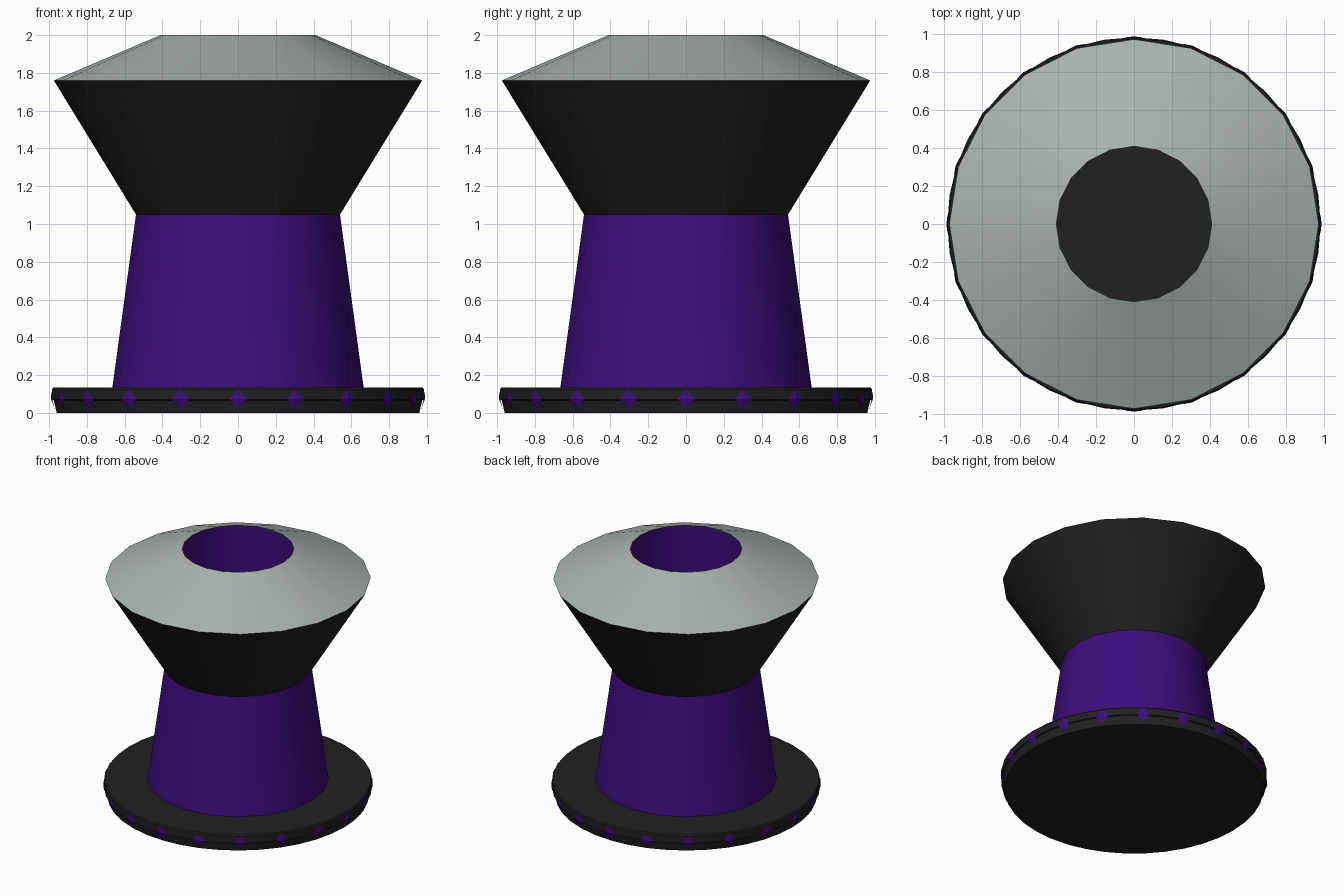
import bpy, bmesh
from math import cos, sin, radians, tau

if "Cube" in bpy.data.objects:
    bpy.data.objects.remove(bpy.data.objects["Cube"])


def material(name, rgb):
    mat = bpy.data.materials.new(name)
    mat.diffuse_color = (*rgb, 1)
    mat.use_nodes = True
    mat.node_tree.nodes["Principled BSDF"].inputs["Base Color"].default_value = mat.diffuse_color
    return mat


BLACK = material("black", (0.015, 0.015, 0.015))
PURPLE = material("purple", (0.045, 0.004, 0.2))
GREY = material("pale_grey", (0.4, 0.45, 0.42))


def finish(name, bm, mat, angle=None):
    mesh = bpy.data.meshes.new(name)
    bm.to_mesh(mesh)
    bm.free()
    mesh.materials.append(mat)
    obj = bpy.data.objects.new(name, mesh)
    bpy.context.collection.objects.link(obj)
    if angle:
        bpy.ops.object.select_all(action='DESELECT')
        obj.select_set(True)
        bpy.context.view_layer.objects.active = obj
        bpy.ops.object.shade_smooth_by_angle(angle=radians(angle))
    return obj


def lathe(name, profile, mat, sides=20):
    """Spin (radius, z) points, listed bottom to top on the outside."""
    bm = bmesh.new()
    rings = []
    for r, z in profile:
        if r == 0:
            rings.append([bm.verts.new((0, 0, z))] * sides)
        else:
            rings.append([bm.verts.new((r * cos(tau * i / sides), r * sin(tau * i / sides), z))
                          for i in range(sides)])
    for a, b in zip(rings, rings[1:]):
        for i in range(sides):
            j = (i + 1) % sides
            quad = [a[i], a[j], b[j], b[i]]
            bm.faces.new(list(dict.fromkeys(quad)))
    return finish(name, bm, mat, 35)


# Base disc with a slightly stepped rim
lathe("base", [(0, 0), (0.96, 0), (0.975, 0.066), (0.985, 0.07),
               (0.985, 0.125), (0.977, 0.135), (0, 0.135)], BLACK, 40)

# Tapered body, flared funnel and sloped cap
lathe("body", [(0.665, 0.135), (0.54, 1.05)], PURPLE)
lathe("funnel", [(0.54, 1.05), (0.975, 1.76)], BLACK)
lathe("cap", [(0.975, 1.76), (0.41, 2.0)], GREY)

# Bore lining, facing inwards
lathe("bore", [(0.41, 2.0), (0.41, 0.135)], PURPLE)

# Diamond studs around the rim
bm = bmesh.new()
for k in range(20):
    def point(r, degrees, z):
        a = radians(18 * k + degrees)
        return bm.verts.new((r * cos(a), r * sin(a), z))
    centre = point(0.99, 0, 0.073)
    corners = [point(0.987, 0, 0.128), point(0.985, -2.9, 0.073),
               point(0.968, 0, 0.018), point(0.985, 2.9, 0.073)]
    for i in range(4):
        bm.faces.new((centre, corners[i], corners[(i + 1) % 4]))
finish("rim_studs", bm, PURPLE)
